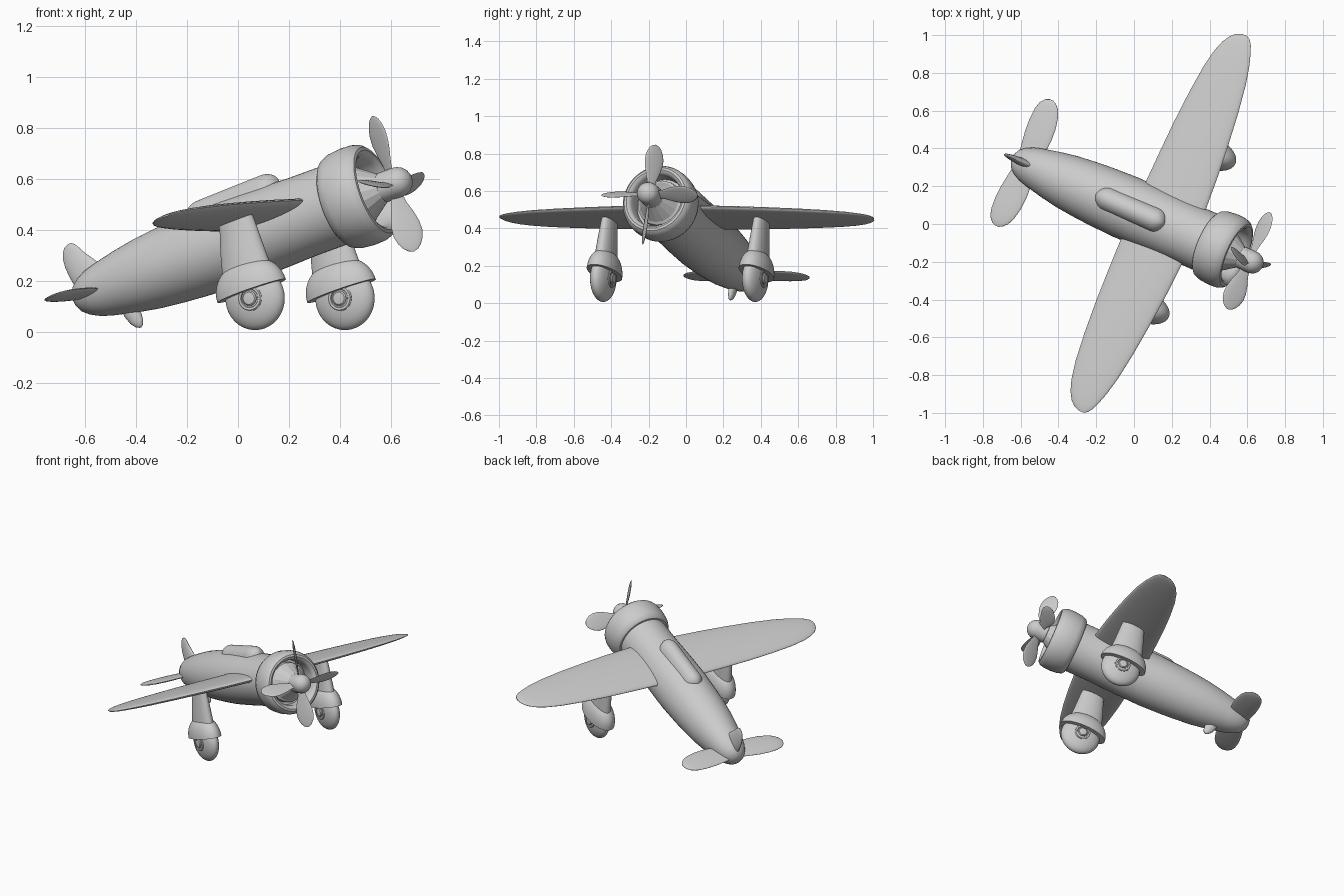
import bpy, bmesh
from math import sin, cos, pi, radians, sqrt
from mathutils import Vector, Matrix

if "Cube" in bpy.data.objects:
    bpy.data.objects.remove(bpy.data.objects["Cube"])

# Aircraft frame: local X forward, Y to its left, Z up; parked nose-high and turned
POSE = (Matrix.Translation((0, 0.07, 0.359))
        @ Matrix.Rotation(radians(-23.5), 4, 'Z')
        @ Matrix.Rotation(radians(-18.5), 4, 'Y'))
X, Y, Z = Vector((1, 0, 0)), Vector((0, 1, 0)), Vector((0, 0, 1))


def loft(name, rings, n=48, closed=False, angle=35):
    """Skin elliptical rings given as (centre, semi-axis, semi-axis)."""
    bm = bmesh.new()
    loops = [[bm.verts.new(c + a * cos(2 * pi * i / n) + b * sin(2 * pi * i / n))
              for i in range(n)] for c, a, b in rings]
    pairs = list(zip(loops, loops[1:]))
    if closed:
        pairs.append((loops[-1], loops[0]))
    else:
        bm.faces.new(loops[0])
        bm.faces.new(loops[-1])
    for p, q in pairs:
        for i in range(n):
            j = (i + 1) % n
            bm.faces.new((p[i], p[j], q[j], q[i]))
    bmesh.ops.recalc_face_normals(bm, faces=bm.faces)
    me = bpy.data.meshes.new(name)
    bm.to_mesh(me)
    bm.free()
    ob = bpy.data.objects.new(name, me)
    bpy.context.collection.objects.link(ob)
    ob.matrix_world = POSE
    bpy.ops.object.select_all(action='DESELECT')
    ob.select_set(True)
    bpy.context.view_layer.objects.active = ob
    bpy.ops.object.shade_smooth_by_angle(angle=radians(angle))
    return ob


def lathe_x(name, profile, **kw):
    return loft(name, [(X * x, Y * r, Z * r) for x, r in profile], **kw)


def panel(name, span, stations, base, thick_dir, thick):
    """Flying surface: stations are (distance, rear x, front x)."""
    widest = max(f - b for _, b, f in stations)
    rings = []
    for d, b, f in stations:
        t = thick * max((f - b) / widest, 0.1) / 2
        rings.append((base + span * d + X * (b + f) / 2, X * (f - b) / 2, thick_dir * t))
    return loft(name, rings, n=32, angle=50)


# Fuselage
lathe_x("fuselage", [(-.737, .004), (-.733, .03), (-.715, .058), (-.69, .077), (-.65, .096),
                     (-.6, .11), (-.5, .131), (-.41, .146), (-.3, .157), (-.2, .164),
                     (-.05, .17), (.1, .168), (.3, .162), (.53, .162)])

# Engine cowl, engine cone and spinner
lathe_x("engine_cowl", [(.452, .15), (.452, .172), (.462, .185), (.49, .196), (.54, .201),
                        (.585, .199), (.61, .191), (.624, .178), (.626, .165), (.618, .152),
                        (.6, .144), (.52, .14)], n=64, closed=True)
lathe_x("engine_cone", [(.52, .128), (.56, .125), (.57, .112), (.66, .052)], n=16, angle=15)
lathe_x("spinner", [(.65, .05), (.655, .06), (.72, .06)]
        + [(.72 + .06 * sin(a), .06 * cos(a)) for a in (.3, .6, .9, 1.2, 1.4, 1.54)])

# Propeller blades
pitch = radians(-33)
for k in range(4):
    rot = Matrix.Rotation(k * pi / 2, 3, 'X')
    out, tan = rot @ Z, rot @ Y
    chord = X * cos(pitch) + tan * sin(pitch)
    face = -X * sin(pitch) + tan * cos(pitch)
    loft("propeller_blade_%d" % (k + 1),
         [(X * .7 + out * d, chord * w, face * max(w * .12, .001)) for d, w in
          [(.03, .022), (.08, .03), (.13, .048), (.17, .058), (.205, .059), (.235, .051),
           (.26, .036), (.273, .021), (.28, .003)]], n=20, angle=60)

# Canopy: rounded capsule set into the spine
canopy = []
for i in range(33):
    d = -cos(pi * i / 32) * .999
    x = d * .21
    over = max(abs(x) - .145, 0) / .065
    k = sqrt(max(1 - over * over, .001))
    canopy.append((X * (.03 + x) + Z * (.125 + x * .03), Y * .066 * k, Z * (.03 + .052 * k)))
loft("canopy", canopy)

for s, side in ((1, "left"), (-1, "right")):
    # Main wing
    panel(side + "_wing", Y * s,
          [(0, .0, .385), (.16, .009, .378), (.35, .014, .366), (.52, .02, .35),
           (.7, .032, .329), (.85, .048, .305), (.95, .068, .281), (1.01, .09, .26),
           (1.05, .115, .243), (1.075, .143, .225), (1.087, .175, .203)],
          Z * .04, Z, .062)
    # Tailplane
    panel(side + "_tailplane", Y * s,
          [(0, -.71, -.6), (.08, -.725, -.585), (.16, -.737, -.58), (.23, -.741, -.584),
           (.29, -.737, -.597), (.33, -.725, -.615), (.355, -.702, -.64), (.364, -.68, -.66)],
          Z * -.004, Z, .026)

    # Landing gear leg
    hub = Vector((.18, .443 * s, -.3))
    loft(side + "_gear_leg",
         [(Vector((x, .443 * s, z)), X * a, Y * b) for x, z, a, b in
          [(.2, .045, .07, .034), (.197, -.01, .078, .037), (.187, -.09, .091, .044),
           (.178, -.19, .105, .05)]])
    # Wheel fairing: open-bottomed cup with a thick rim
    top = [(i / 10 * pi / 2) for i in range(10)] + [1.54]
    cup = [(Vector((.175, .443 * s, -.268 + .122 * sin(a))),
            X * .15 * cos(a) ** .8, Y * .083 * cos(a) ** .8) for a in top]
    loft(side + "_wheel_fairing", cup)
    # Tyre
    loft(side + "_wheel",
         [(hub + Y * .055 * sin(a), X * .125 * cos(a), Z * .125 * cos(a))
          for a in [(-.49 + .98 * i / 24) * pi for i in range(25)]])
    # Hub ring and cap on both faces of the wheel
    for o, tag in ((1, "inner"), (-1, "outer")):
        for part, prof in (("ring", [(.04, .05), (.053, .05), (.057, .046), (.057, .037),
                                     (.052, .034), (.04, .034)]),
                           ("cap", [(.04, .029), (.058, .029), (.063, .024), (.065, .008)])):
            loft("%s_%s_hub_%s" % (side, tag, part),
                 [(hub + Y * o * d, X * r, Z * r) for d, r in prof],
                 n=32, closed=(part == "ring"))

# Tail fin
panel("tail_fin", Z,
      [(0, -.7, -.54), (.05, -.72, -.562), (.09, -.73, -.583), (.13, -.736, -.612),
       (.165, -.735, -.64), (.19, -.728, -.655), (.208, -.715, -.668), (.217, -.697, -.682)],
      Vector(), Y, .045)

# Tail skid
loft("tail_skid",
     [(Vector((x, 0, z)), X * a, Y * b) for x, z, a, b in
      [(-.525, -.08, .035, .02), (-.52, -.13, .036, .02), (-.513, -.165, .028, .016),
       (-.508, -.185, .016, .01), (-.505, -.192, .004, .003)]], n=20, angle=60)
